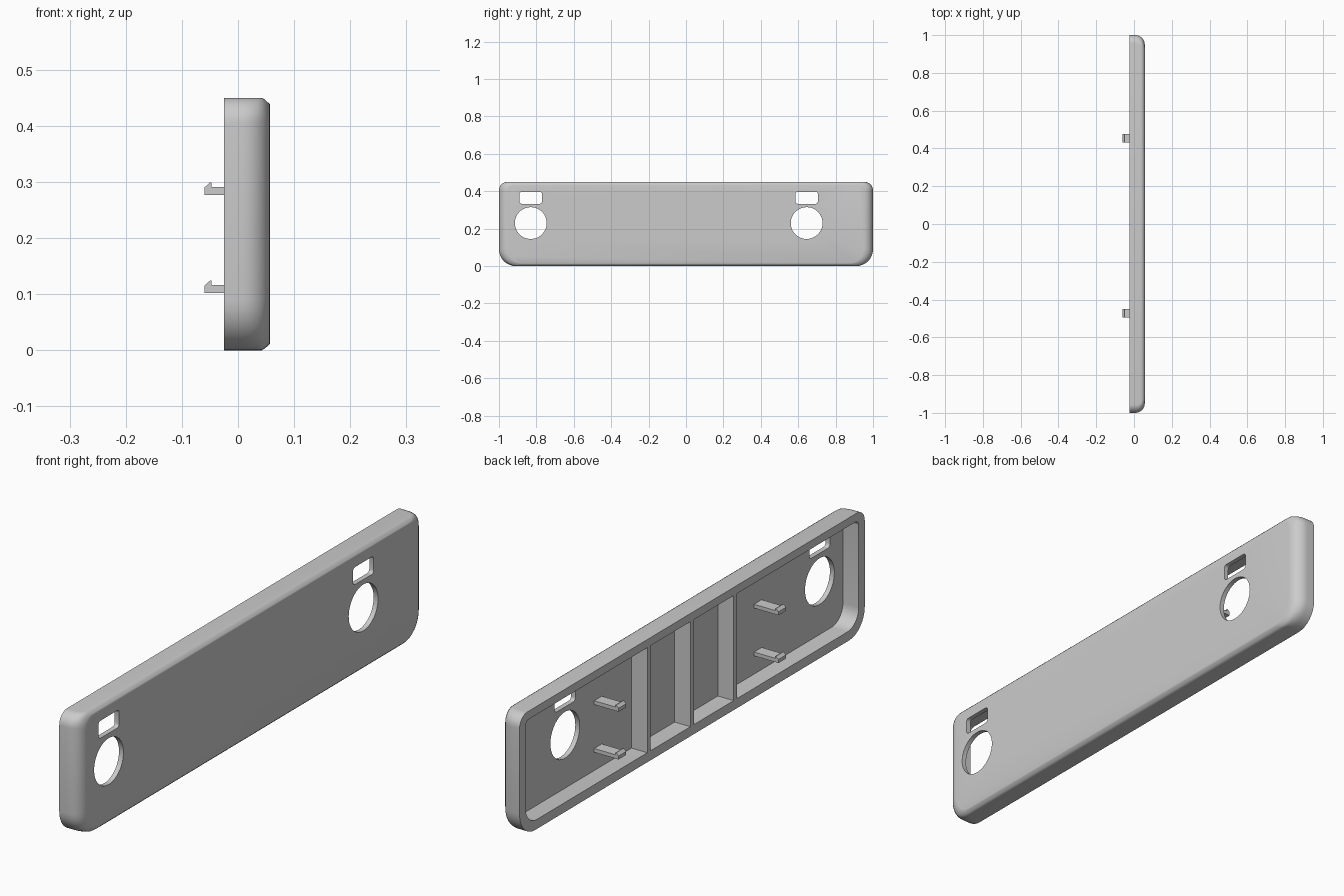
import bpy, bmesh
from math import sin, cos, pi

if "Cube" in bpy.data.objects:
    bpy.data.objects.remove(bpy.data.objects["Cube"])

BACK, FRONT, FLOOR = -0.025, 0.057, 0.039


def outline(y0, y1, z0, z1, rb, rt, n=8):
    """Rounded rectangle in the YZ plane with separate bottom and top radii."""
    pts = []
    corners = [(y1 - rb, z0 + rb, rb, -pi / 2), (y1 - rt, z1 - rt, rt, 0),
               (y0 + rt, z1 - rt, rt, pi / 2), (y0 + rb, z0 + rb, rb, pi)]
    for cy, cz, r, a0 in corners:
        for i in range(n + 1):
            a = a0 + pi / 2 * i / n
            pts.append((cy + r * cos(a), cz + r * sin(a)))
    return pts


def loft(name, rings):
    """Skin closed rings of 3D points and cap both ends."""
    bm = bmesh.new()
    loops = [[bm.verts.new(p) for p in ring] for ring in rings]
    for a, b in zip(loops, loops[1:]):
        for i in range(len(a)):
            j = (i + 1) % len(a)
            bm.faces.new((a[i], a[j], b[j], b[i]))
    bm.faces.new(loops[0][::-1])
    bm.faces.new(loops[-1])
    bmesh.ops.recalc_face_normals(bm, faces=bm.faces[:])
    me = bpy.data.meshes.new(name)
    bm.to_mesh(me)
    bm.free()
    ob = bpy.data.objects.new(name, me)
    bpy.context.collection.objects.link(ob)
    return ob


def prism(name, pts, x0, x1):
    return loft(name, [[(x, y, z) for y, z in pts] for x in (x0, x1)])


def select(ob):
    bpy.ops.object.select_all(action='DESELECT')
    ob.select_set(True)
    bpy.context.view_layer.objects.active = ob


def cut(ob, cutter):
    cutter.hide_render = True
    mod = ob.modifiers.new("cut", 'BOOLEAN')
    mod.operation, mod.solver, mod.object = 'DIFFERENCE', 'EXACT', cutter
    select(ob)
    bpy.ops.object.modifier_apply(modifier=mod.name)
    bpy.data.objects.remove(cutter)


# Panel shell: ends round over widely, top and bottom have a small chamfer
sections = [(BACK, 0, 0)]
R = 0.05
for i in range(9):
    a = pi / 2 * i / 8
    x = FRONT - R + R * sin(a)
    sections.append((x, R * (1 - cos(a)), max(0, x - 0.045)))
base = outline(-1, 1, 0, 0.45, 0.09, 0.045)
rings = []
for x, iy, iz in sections:
    rings.append([(x, y * (1 - iy), 0.225 + (z - 0.225) * (1 - iz / 0.225))
                  for y, z in base])
panel = loft("panel", rings)

# Hollow back
cut(panel, prism("pocket", outline(-0.965, 0.965, 0.035, 0.42, 0.065, 0.02),
                 BACK - 0.02, FLOOR))

# Round and rectangular openings
for cy in (-0.83, 0.645):
    ring = [(cy + 0.085 * cos(2 * pi * i / 48), 0.23 + 0.085 * sin(2 * pi * i / 48))
            for i in range(48)]
    cut(panel, prism("round_cutter", ring, 0, 0.1))
    cut(panel, prism("slot_cutter",
                     outline(cy - 0.06, cy + 0.06, 0.333, 0.397, 0.012, 0.012, 4),
                     0, 0.1))
select(panel)
bpy.ops.object.shade_smooth_by_angle(angle=pi / 6)

# Vertical ribs across the hollow
for y in (-0.25, 0, 0.25):
    prism("rib", [(y - 0.01, 0.03), (y + 0.01, 0.03), (y + 0.01, 0.425), (y - 0.01, 0.425)],
          BACK, FLOOR + 0.003)

# Hooked mounting clips
hook = [(FLOOR + 0.003, 0), (FLOOR + 0.003, 0.014), (-0.047, 0.014), (-0.047, 0.022),
        (-0.050, 0.022), (-0.060, 0.013), (-0.060, 0)]
for cy in (-0.472, 0.454):
    for z in (0.102, 0.277):
        loft("clip", [[(x, y, z + h) for x, h in hook]
                      for y in (cy - 0.022, cy + 0.022)])
